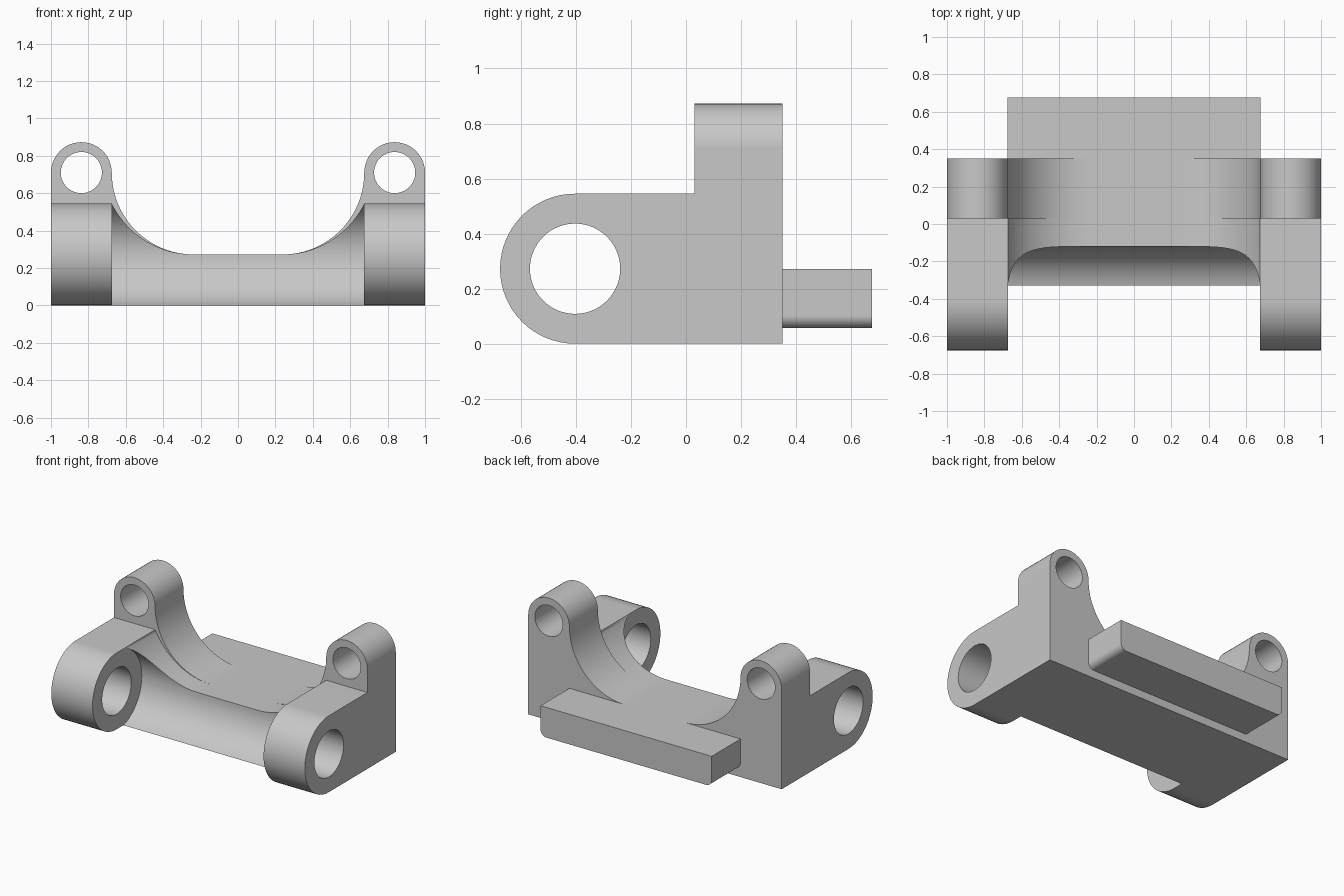
import bpy, bmesh, math

cube = bpy.data.objects.get("Cube")
if cube:
    bpy.data.objects.remove(cube, do_unlink=True)

grey = bpy.data.materials.new("plain_grey")
grey.use_nodes = True
grey.diffuse_color = (0.58, 0.58, 0.58, 1)
grey.node_tree.nodes["Principled BSDF"].inputs["Base Color"].default_value = (0.58, 0.58, 0.58, 1)

INNER, FLOOR, TOP = 0.675, 0.272, 0.545      # inner arm face, floor height, arm height
LUG_Y, BACK = 0.03, 0.35                     # front and back of the upright lugs
HINGE = (-0.403, TOP / 2)                    # hinge axis in y, z
LUG = ((INNER + 1) / 2, 0.71)                # lug hole axis in x, z


def arc(centre, radius, start, end, steps=24):
    angles = [math.radians(start + (end - start) * i / steps) for i in range(steps + 1)]
    return [(centre[0] + radius * math.cos(a), centre[1] + radius * math.sin(a)) for a in angles]


def mirrored(half):
    return half + [(-x, z) for x, z in reversed(half)]


def extrude(name, profile, axis, low, high):
    """Extrude a closed profile along x (profile in y, z) or y (profile in x, z)."""
    place = (lambda u, v, t: (t, u, v)) if axis == "x" else (lambda u, v, t: (u, t, v))
    bm = bmesh.new()
    rings = [[bm.verts.new(place(u, v, t)) for u, v in profile] for t in (low, high)]
    for ring in rings:
        bm.faces.new(ring)
    for i in range(len(profile)):
        bm.faces.new((rings[0][i - 1], rings[0][i], rings[1][i], rings[1][i - 1]))
    bmesh.ops.recalc_face_normals(bm, faces=bm.faces)
    mesh = bpy.data.meshes.new(name)
    bm.to_mesh(mesh)
    bm.free()
    mesh.materials.append(grey)
    obj = bpy.data.objects.new(name, mesh)
    bpy.context.collection.objects.link(obj)
    return obj


def combine(target, other, operation):
    mod = target.modifiers.new(operation.lower(), "BOOLEAN")
    mod.operation, mod.solver, mod.object = operation, "EXACT", other
    bpy.ops.object.select_all(action="DESELECT")
    target.select_set(True)
    bpy.context.view_layer.objects.active = target
    bpy.ops.object.modifier_apply(modifier=mod.name)
    bpy.data.objects.remove(other, do_unlink=True)


def drill(target, axis, centre, radius, low, high):
    circle = arc(centre, radius, 0, 360, 64)[:-1]
    combine(target, extrude("drill", circle, axis, low, high), "DIFFERENCE")


# Cradle with two upright lugs and large inner fillets
half = arc((INNER - 0.438, LUG[1]), LUG[1] - FLOOR, -90, 0)
half += arc(LUG, 1 - LUG[0], 180, 0)[1:] + [(1, 0)]
bracket = extrude("bracket", mirrored(half), "y", LUG_Y, BACK)
for side in (-1, 1):
    drill(bracket, "y", (side * LUG[0], LUG[1]), 0.11, -0.2, 0.6)

# Bridge between the arms, hollowed around the hinge axis
sweep = 0.488
reach = math.degrees(math.asin(0.438 / sweep))
half = arc((INNER - 0.438, FLOOR + sweep), sweep, -90, reach - 90)
half += [(0.7, 0.5), (0.7, 0)]
bridge = extrude("bridge", mirrored(half), "y", -0.4, LUG_Y)
drill(bridge, "x", HINGE, 0.283, -1.2, 1.2)
combine(bracket, bridge, "UNION")

# Hinge arms
for side in (-1, 1):
    outline = arc(HINGE, TOP / 2, 270, 90, 32) + [(LUG_Y, TOP), (LUG_Y, 0)]
    arm = extrude("arm", outline, "x", side * INNER, side)
    drill(arm, "x", HINGE, 0.164, -1.2, 1.2)
    combine(bracket, arm, "UNION")

# Rear tab with rounded lower edges
r, base = 0.045, 0.057
half = arc((INNER - r, base + r), r, -90, 0, 8) + [(INNER, FLOOR)]
outline = half + [(-x, z) for x, z in reversed(half)]
tab = extrude("tab", outline, "y", BACK, 0.675)
combine(bracket, tab, "UNION")

# Clean up coplanar seams and shade
bm = bmesh.new()
bm.from_mesh(bracket.data)
bmesh.ops.remove_doubles(bm, verts=bm.verts, dist=0.0001)
bmesh.ops.dissolve_limit(bm, angle_limit=math.radians(0.5), verts=bm.verts, edges=bm.edges)
bm.to_mesh(bracket.data)
bm.free()
bpy.ops.object.select_all(action="DESELECT")
bracket.select_set(True)
bpy.context.view_layer.objects.active = bracket
bpy.ops.object.shade_smooth_by_angle(angle=math.radians(30))
weighted = bracket.modifiers.new("weighted_normals", "WEIGHTED_NORMAL")
weighted.keep_sharp = True
